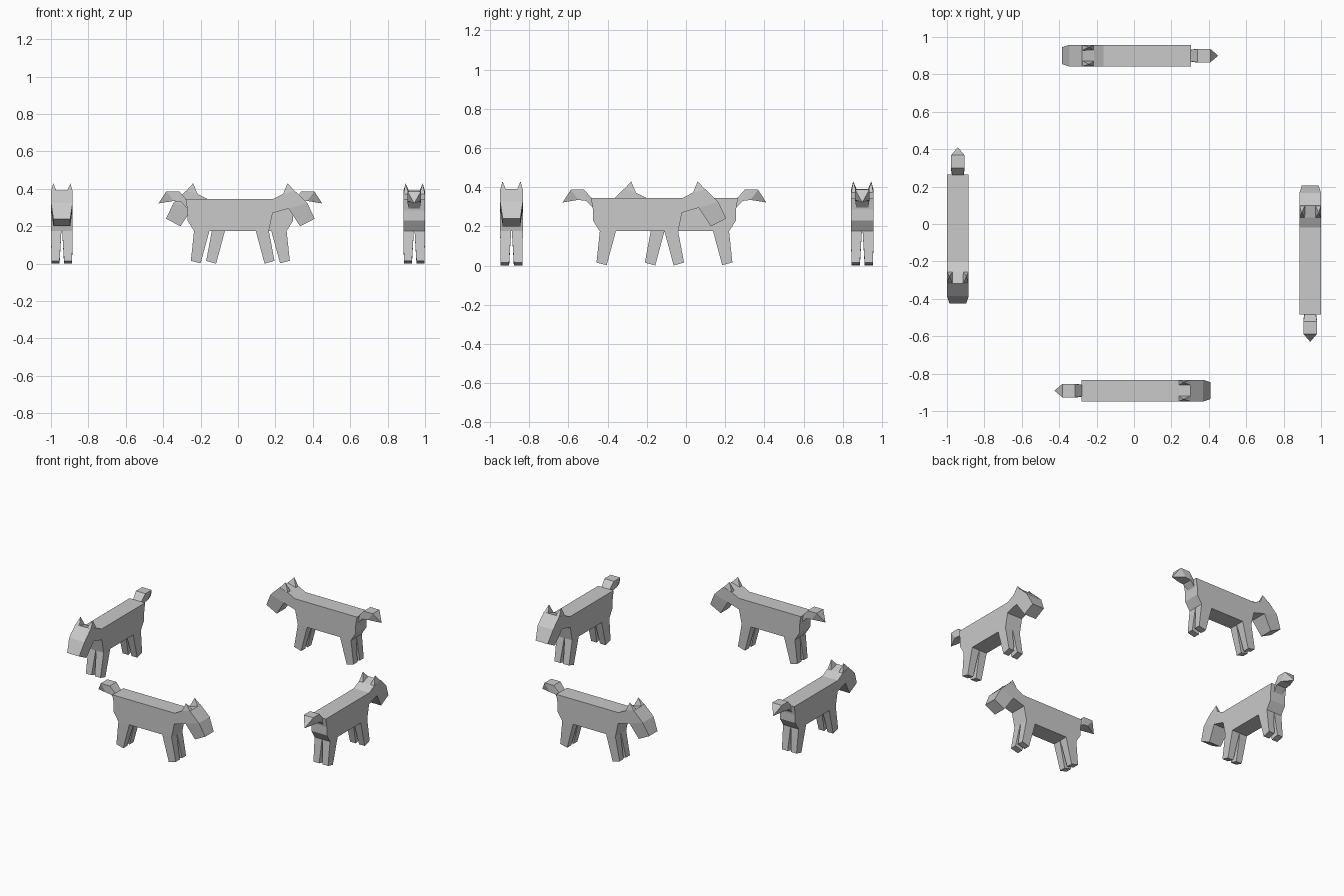
import bpy
import bmesh
from math import radians

cube = bpy.data.objects.get("Cube")
if cube:
    bpy.data.objects.remove(cube, do_unlink=True)

GREY = (0.588, 0.588, 0.588, 1)
coat = bpy.data.materials.new("grey_coat")
coat.use_nodes = True
coat.diffuse_color = GREY
coat.node_tree.nodes["Principled BSDF"].inputs["Base Color"].default_value = GREY

HALF = 0.058  # half the body width


def finish(bm, name):
    bmesh.ops.remove_doubles(bm, verts=bm.verts, dist=0.0005)
    bmesh.ops.recalc_face_normals(bm, faces=bm.faces)
    mesh = bpy.data.meshes.new(name)
    bm.to_mesh(mesh)
    bm.free()
    mesh.materials.append(coat)
    return mesh


def prism(name, outline):
    """Side outline of (x, z) points given the full body width."""
    bm = bmesh.new()
    face = bm.faces.new([bm.verts.new((x, -HALF, z)) for x, z in outline])
    ext = bmesh.ops.extrude_face_region(bm, geom=[face])
    verts = [v for v in ext["geom"] if isinstance(v, bmesh.types.BMVert)]
    bmesh.ops.translate(bm, verts=verts, vec=(0, 2 * HALF, 0))
    return finish(bm, name)


def loft(name, sections, side=1):
    """Sections of (point a, point b, inner y, outer y), joined in order."""
    bm = bmesh.new()
    rings = []
    for a, b, inner, outer in sections:
        corners = ((a, inner), (a, outer), (b, outer), (b, inner))
        rings.append([bm.verts.new((p[0], y * side, p[1])) for p, y in corners])
    for r, s in zip(rings, rings[1:]):
        for i in range(4):
            j = (i + 1) % 4
            bm.faces.new((r[i], r[j], s[j], s[i]))
    bm.faces.new(rings[0])
    bm.faces.new(rings[-1])
    return finish(bm, name)


# Body, neck and skull share one side outline
brow, throat = (0.37, 0.325), (0.27, 0.295)
parts = [prism("body", [
    (-0.28, 0.345), (0.187, 0.345), (0.24, 0.372), (0.303, 0.39), brow, throat,
    (0.185, 0.27), (0.165, 0.175), (-0.235, 0.175), (-0.27, 0.23), (-0.27, 0.285)])]

# Snout narrows towards the nose
parts.append(loft("snout", [
    (brow, throat, -HALF, HALF),
    ((0.41, 0.24), (0.332, 0.2), -0.045, 0.05 - 0.005)]))

# Tail rises, runs level, then drops to a point
tip = (-0.425, 0.322)
parts.append(loft("tail", [
    ((-0.275, 0.342), (-0.268, 0.292), -0.03, 0.03),
    ((-0.315, 0.387), (-0.305, 0.33), -0.036, 0.036),
    ((-0.383, 0.387), (-0.345, 0.335), -0.036, 0.036),
    (tip, tip, 0, 0)]))

# Ears and legs, mirrored left and right
for side, label in ((1, "left"), (-1, "right")):
    ear_tip = (0.265, 0.43)
    parts.append(loft(label + "_ear", [
        ((0.238, 0.365), (0.305, 0.385), 0.027, HALF),
        (ear_tip, ear_tip, 0.046, 0.046)], side))
    parts.append(loft(label + "_front_leg", [
        ((0.165, 0.175), (0.095, 0.175), 0.002, HALF),
        ((0.195, 0.015), (0.142, 0), 0.012, 0.055)], side))
    parts.append(loft(label + "_rear_leg", [
        ((-0.235, 0.175), (-0.153, 0.175), 0.002, HALF),
        ((-0.252, 0.015), (-0.2, 0.002), 0.012, 0.055)], side))

# Four copies walking round a square: name, position, heading in degrees
PLACES = [
    ("front_dog", (0, -0.891), 0),
    ("back_dog", (0.025, 0.9), 180),
    ("left_dog", (0.942, -0.205), 90),
    ("right_dog", (-0.942, -0.015), -90),
]
for name, (x, y), heading in PLACES:
    for mesh in parts:
        obj = bpy.data.objects.new(name + "_" + mesh.name, mesh)
        obj.location = (x, y, 0)
        obj.rotation_euler.z = radians(heading)
        bpy.context.collection.objects.link(obj)
